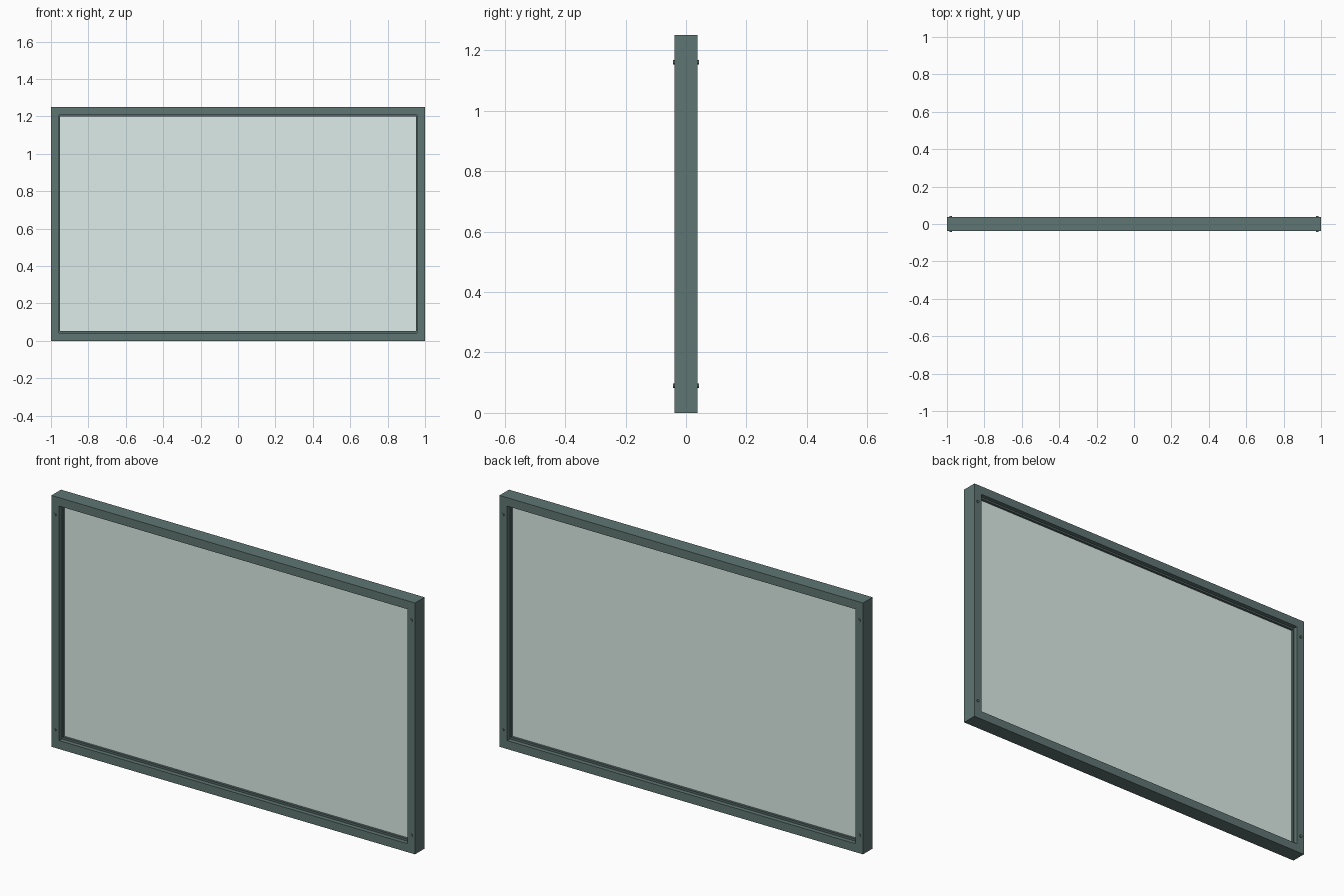
import bpy
from math import pi

if "Cube" in bpy.data.objects:
    bpy.data.objects.remove(bpy.data.objects["Cube"])

W, H, D = 1.0, 1.25, 0.0375      # half width, height, half depth
STILE, RAIL, BEAD = 0.042, 0.042, 0.011


def material(name, color):
    m = bpy.data.materials.new(name)
    m.diffuse_color = color
    m.use_nodes = True
    m.node_tree.nodes["Principled BSDF"].inputs["Base Color"].default_value = m.diffuse_color
    return m


frame_mat = material("painted_frame", (0.115, 0.18, 0.170, 1))
bead_mat = material("dark_bead", (0.09, 0.14, 0.133, 1))
glass_mat = material("glass", (0.72, 0.84, 0.81, 0.35))


def box(name, x0, x1, y0, y1, z0, z1, mat):
    bpy.ops.mesh.primitive_cube_add(
        size=1, location=((x0 + x1) / 2, (y0 + y1) / 2, (z0 + z1) / 2))
    o = bpy.context.object
    o.name = name
    o.scale = (x1 - x0, y1 - y0, z1 - z0)
    bpy.ops.object.transform_apply(location=False, rotation=False, scale=True)
    o.data.materials.append(mat)
    return o


def side_box(name, s, a, b, *rest):
    return box(name, min(s * a, s * b), max(s * a, s * b), *rest)


xi = W - STILE
for s, side in ((-1, "left"), (1, "right")):
    # full-height stiles and their glazing beads
    side_box(side + "_stile", s, xi, W, -D, D, 0, H, frame_mat)
    side_box(side + "_bead", s, xi - BEAD * 0.5, xi, -0.016, 0.016,
             RAIL, H - RAIL, bead_mat)
    # screw heads on both faces
    for z, level in ((0.09, "lower"), (1.16, "upper")):
        for f, face in ((-1, "front"), (1, "back")):
            bpy.ops.mesh.primitive_cylinder_add(
                vertices=16, radius=0.007, depth=0.008,
                location=(s * 0.98, f * 0.0385, z), rotation=(pi / 2, 0, 0))
            screw = bpy.context.object
            screw.name = f"{side}_{level}_{face}_screw"
            screw.data.materials.append(frame_mat)
            bpy.ops.object.shade_smooth_by_angle()

# rails between the stiles, with beads
for name, z0, z1, b0, b1 in (
        ("bottom", 0, RAIL, RAIL, RAIL + BEAD),
        ("top", H - RAIL, H, H - RAIL - BEAD * 0.8, H - RAIL)):
    box(name + "_rail", -xi, xi, -D, D, z0, z1, frame_mat)
    box(name + "_bead", -xi, xi, -0.016, 0.016, b0, b1, bead_mat)

# glass pane
box("glass_pane", -xi, xi, -0.004, 0.004, RAIL, H - RAIL, glass_mat)
